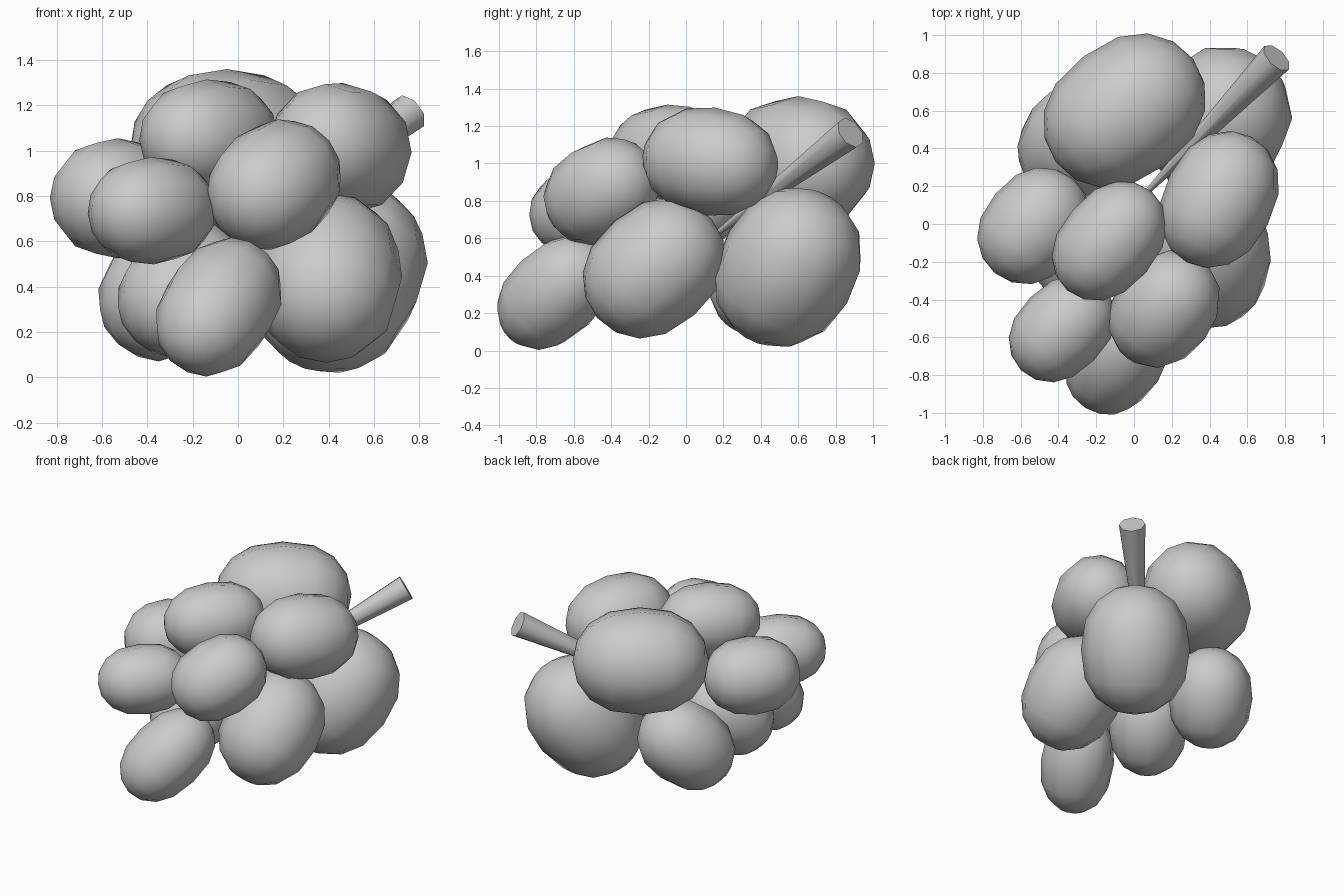
import bpy
import math
from mathutils import Vector

# Grapes: centre, long axis direction, half length, half width
GRAPES = [
    ((-0.05, 0.60, 1.00), (0.80, 0.60, 0.00), 0.455, 0.36),    # back top
    ((0.445, 0.545, 0.445), (0.38, 0.47, 0.80), 0.445, 0.37),  # back right, low
    ((0.45, 0.13, 1.01), (0.45, 0.88, -0.10), 0.375, 0.29),    # right, high
    ((0.395, -0.17, 0.44), (0.05, 0.75, 0.65), 0.405, 0.33),   # right, low
    ((0.16, -0.45, 0.85), (0.55, 0.72, 0.44), 0.335, 0.267),   # front, high
    ((-0.13, -0.09, 1.06), (0.64, 0.75, 0.05), 0.345, 0.255),  # top centre
    ((-0.53, -0.01, 0.79), (0.62, 0.75, 0.00), 0.325, 0.265),  # left
    ((-0.38, -0.555, 0.735), (0.7, 0.7, 0.05), 0.31, 0.237),   # front left
    ((-0.085, -0.70, 0.31), (0.42, 0.66, 0.62), 0.36, 0.25),   # front tip
    ((-0.31, 0.44, 0.395), (0.45, 0.60, 0.65), 0.35, 0.285),   # back left, low
    ((-0.24, -0.14, 0.39), (0.50, 0.60, 0.60), 0.335, 0.265),  # left, low
]


def aim(direction):
    return Vector(direction).to_track_quat('Z', 'Y').to_euler()


def finish(obj, name, angle):
    obj.name = name
    bpy.ops.object.shade_smooth_by_angle(angle=angle)


# Low-poly stretched grapes with blunt ends, smooth shaded
for i, (centre, axis, length, width) in enumerate(GRAPES, 1):
    bpy.ops.mesh.primitive_uv_sphere_add(segments=12, ring_count=8, radius=1,
                                         location=centre, rotation=aim(axis))
    grape = bpy.context.object
    for v in grape.data.vertices:
        z = math.copysign(abs(v.co.z) ** 0.82, v.co.z)
        v.co = (v.co.x * width, v.co.y * width, z * length)
    finish(grape, f"grape_{i:02d}", 1.2)

# Tapered stem, widest at its cut end
base, tip = Vector((0.05, 0.15, 0.615)), Vector((0.755, 0.88, 1.165))
bpy.ops.mesh.primitive_cone_add(vertices=8, radius1=0.012, radius2=0.09,
                                depth=(tip - base).length,
                                location=(base + tip) / 2, rotation=aim(tip - base))
finish(bpy.context.object, "stem", 0.9)
